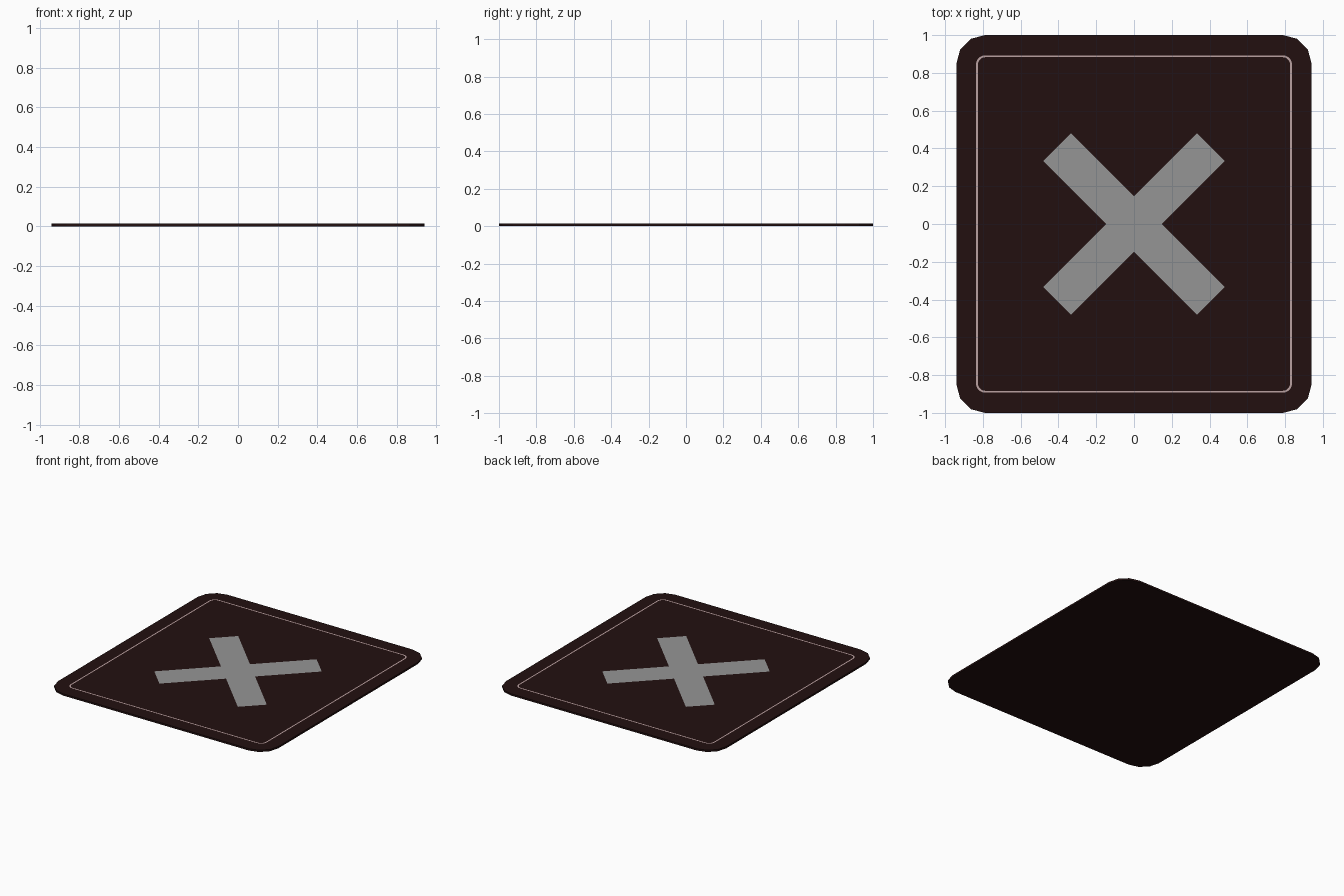
import bpy, bmesh, math

if "Cube" in bpy.data.objects:
    bpy.data.objects.remove(bpy.data.objects["Cube"])

HX, HY, TOP = 0.94, 1.0, 0.014


def material(name, rgb):
    m = bpy.data.materials.new(name)
    m.diffuse_color = (*rgb, 1)
    m.use_nodes = True
    m.node_tree.nodes["Principled BSDF"].inputs["Base Color"].default_value = m.diffuse_color
    return m


def add_object(name, bm, mat=None):
    me = bpy.data.meshes.new(name)
    bm.to_mesh(me)
    bm.free()
    ob = bpy.data.objects.new(name, me)
    bpy.context.collection.objects.link(ob)
    if mat:
        me.materials.append(mat)
    return ob


def rounded_rect(hx, hy, r, seg):
    pts = []
    for q, (sx, sy) in enumerate([(1, 1), (-1, 1), (-1, -1), (1, -1)]):
        for i in range(seg + 1):
            a = math.radians(90 * (q + i / seg))
            pts.append((sx * (hx - r) + r * math.cos(a), sy * (hy - r) + r * math.sin(a)))
    return pts


def ring(bm, pts, z):
    return [bm.verts.new((x, y, z)) for x, y in pts]


dark = material("dark_maroon", (0.016, 0.005, 0.005))
pink = material("dusty_pink", (0.5, 0.36, 0.36))
grey = material("marking_grey", (0.3, 0.3, 0.3))

# Thin slab with three-sided rounded corners
bm = bmesh.new()
face = bm.faces.new(ring(bm, rounded_rect(HX, HY, 0.15, 3), 0))
ext = bmesh.ops.extrude_face_region(bm, geom=[face])["geom"]
bmesh.ops.translate(bm, vec=(0, 0, TOP), verts=[v for v in ext if isinstance(v, bmesh.types.BMVert)])
bmesh.ops.recalc_face_normals(bm, faces=bm.faces)
add_object("mat_slab", bm, dark)

# Narrow border line inlaid on the top
bm = bmesh.new()
outer = ring(bm, rounded_rect(0.837, 0.893, 0.05, 5), TOP + 0.001)
inner = ring(bm, rounded_rect(0.827, 0.883, 0.04, 5), TOP + 0.001)
for i in range(len(outer)):
    j = (i + 1) % len(outer)
    bm.faces.new((outer[i], outer[j], inner[j], inner[i]))
add_object("border_line", bm, pink)

# Flat diagonal cross: a centre square with four arms
bm = bmesh.new()
w, arm = 0.103, 0.576
corners = [bm.verts.new((w * math.sqrt(2) * math.cos(k * math.pi / 2),
                         w * math.sqrt(2) * math.sin(k * math.pi / 2), TOP + 0.002)) for k in range(4)]
bm.faces.new(corners)
for k in range(4):
    a, b = corners[k], corners[(k + 1) % 4]
    d = (a.co + b.co) / 2
    d.z = 0
    d = d.normalized() * (arm - w)
    bm.faces.new((a, bm.verts.new(a.co + d), bm.verts.new(b.co + d), b))
add_object("cross_marking", bm, grey)
